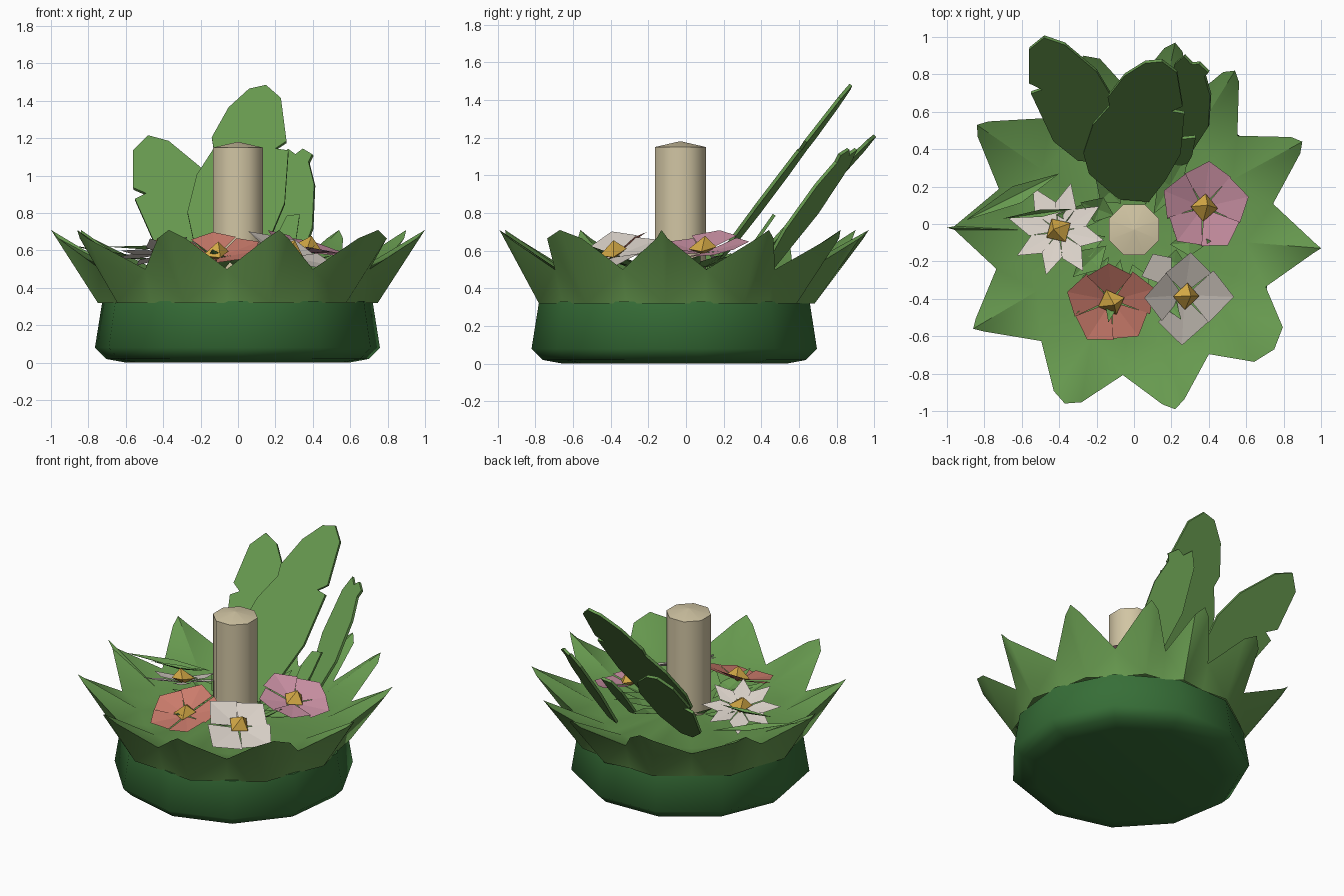
import bpy, math, random
from mathutils import Vector, Matrix

cube = bpy.data.objects.get("Cube")
if cube:
    bpy.data.objects.remove(cube, do_unlink=True)
random.seed(4)


def material(name, red, green, blue):
    mat = bpy.data.materials.new(name)
    mat.use_nodes = True
    colour = (red, green, blue, 1)
    mat.diffuse_color = colour
    mat.node_tree.nodes["Principled BSDF"].inputs["Base Color"].default_value = colour
    return mat


leaf_green = material("leaf green", 0.135, 0.32, 0.078)
base_green = material("deep green", 0.037, 0.155, 0.038)
cream = material("candle cream", 0.64, 0.56, 0.37)
white = material("petal white", 0.7, 0.64, 0.58)
pink = material("petal pink", 0.61, 0.29, 0.38)
coral = material("petal coral", 0.6, 0.2, 0.15)
yellow = material("pollen yellow", 0.65, 0.39, 0.06)


def build(name, verts, faces, mat, smooth=None, thick=0):
    """Make one mesh object, optionally smooth shaded and thickened."""
    mesh = bpy.data.meshes.new(name)
    mesh.from_pydata([tuple(v) for v in verts], [], faces)
    mesh.materials.append(mat)
    mesh.validate()
    obj = bpy.data.objects.new(name, mesh)
    bpy.context.collection.objects.link(obj)
    if thick:
        solid = obj.modifiers.new("thickness", 'SOLIDIFY')
        solid.thickness = thick
        solid.offset = 0
    if smooth:
        bpy.ops.object.select_all(action='DESELECT')
        obj.select_set(True)
        bpy.context.view_layer.objects.active = obj
        bpy.ops.object.shade_smooth_by_angle(angle=math.radians(smooth))
    return obj


def lathe(name, profile, sides, centre, mat, smooth, turn=0):
    """Revolve (radius, height) points into a capped faceted solid."""
    verts, faces = [], []
    for radius, height in profile:
        for i in range(sides):
            a = math.tau * (i + turn) / sides
            verts.append((centre[0] + radius * math.cos(a),
                          centre[1] + radius * math.sin(a), height))
    for k in range(len(profile) - 1):
        for i in range(sides):
            j = (i + 1) % sides
            faces.append((k * sides + i, k * sides + j,
                          (k + 1) * sides + j, (k + 1) * sides + i))
    faces.append(tuple(reversed(range(sides))))
    top = (len(profile) - 1) * sides
    faces.append(tuple(range(top, top + sides)))
    return build(name, verts, faces, mat, smooth)


# Drum base and candle
middle = Vector((0, -0.05, 0))
lathe("base", [(0.6, 0), (0.71, 0.02), (0.77, 0.08), (0.73, 0.33)],
      11, middle, base_green, 55, 0.3)
lathe("candle", [(0.146, 0.4), (0.146, 1.15), (0.005, 1.18)],
      8, (0, -0.03), cream, 50, 0.5)

# Ring of leaves: (tip x, tip y, half width of the blunt tip)
tips = [(1, -.13, .03), (.9, .44, .05), (.54, .82, .05), (.22, .97, .05),
        (-.27, .9, .08), (-.84, .53, .05), (-1, -.02, .01), (-.86, -.56, .04),
        (-.37, -.96, .08), (.22, -.99, .06), (.75, -.67, .12)]
verts, faces = [], []
count = len(tips)


def polar(angle, radius, height):
    return middle + Vector((math.cos(angle) * radius, math.sin(angle) * radius, height))


for i, (x, y, half) in enumerate(tips):
    tip = Vector((x, y, 0.71))
    a = math.atan2(y - middle.y, x)
    nx, ny, _ = tips[(i + 1) % count]
    b = math.atan2(ny - middle.y, nx)
    gap = a + ((b - a) % math.tau) / 2
    side = Vector((-math.sin(a), math.cos(a), 0)) * half
    shoulder = tip - polar(a, 0.04, 0.045) + middle
    verts += [shoulder - side, shoulder + side, polar(gap, 0.76, 0.5),
              polar(a, 0.75, 0.32), polar(gap, 0.71, 0.32),
              polar(a, 0.6, 0.47), polar(gap, 0.58, 0.45), tip]
floor = len(verts)
verts.append(middle + Vector((0, 0, 0.49)))
for i in range(count):
    t0, t1, valley, out, out_gap, inn, inn_gap, tip = range(i * 8, i * 8 + 8)
    p = (i - 1) % count * 8
    faces += [(out, t1, tip), (out, tip, t0), (out, out_gap, valley), (out, valley, t1),
              (p + 4, out, p + 2), (out, t0, p + 2),
              (inn, t0, tip), (inn, tip, t1), (inn, t1, valley), (inn, valley, inn_gap),
              (inn, p + 2, t0), (inn, p + 6, p + 2),
              (floor, p + 6, inn), (floor, inn, inn_gap)]
build("leaf_ring", verts, faces, leaf_green, 35)


# Tall notched leaves at the back: outlines (x, z), each leaning on a plane
def tall_leaf(name, outline, foot, lean, skew):
    foot_y, foot_z = foot
    verts = [(x, foot_y + (z - foot_z) * lean + x * skew, z) for x, z in outline]
    build(name, verts, [tuple(range(len(verts)))], leaf_green, thick=0.018)


tall_leaf("tall_leaf_middle",
          [(-.08, .5), (-.24, .66), (-.27, .8), (-.22, 1), (-.13, 1.14), (-.14, 1.2),
           (-.05, 1.36), (.06, 1.46), (.15, 1.48), (.23, 1.41), (.26, 1.18),
           (.2, 1.14), (.27, 1.13), (.25, .85), (.17, .66), (.08, .5)], (.24, .64), .77, -.08)
tall_leaf("tall_leaf_right",
          [(-.3, .5), (-.43, .6), (-.55, .87), (-.49, .9), (-.56, .93), (-.56, 1.13),
           (-.48, 1.21), (-.37, 1.18), (-.2, 1.04), (-.12, .9), (-.12, .65), (-.2, .5)],
          (.36, .55), .9, -.1)
tall_leaf("tall_leaf_left",
          [(.22, .5), (.18, .8), (.22, 1.05), (.27, 1.14), (.31, 1.11), (.35, 1.14),
           (.4, 1.11), (.38, 1.07), (.41, .95), (.4, .72), (.32, .5)], (.6, .55), .74, -.5)
tall_leaf("small_back_leaf",
          [(.2, .5), (.22, .7), (.26, .78), (.33, .79), (.31, .65), (.25, .5)],
          (.3, .55), .7, 0)


# Flowers: petals widest at the given shoulder fraction, around a yellow heart
def flower(name, centre, radius, petals, shoulder, mat, facing, cup, turn=0):
    centre = Vector(centre)
    spin = Vector(facing).to_track_quat('Z', 'Y').to_matrix() @ Matrix.Rotation(turn, 3, 'Z')

    def place(angle, reach, height):
        local = Vector((math.cos(angle) * reach, math.sin(angle) * reach, height))
        return centre + spin @ local

    verts, faces = [], []
    for i in range(petals):
        a = math.tau * i / petals
        w = math.pi / petals * 1.02
        r = radius * random.uniform(0.93, 1.05)
        lift = cup + 0.015 * (i % 2)
        k = len(verts)
        verts += [place(a, 0.01, 0), place(a - w, r * shoulder, lift * shoulder),
                  place(a, r, lift), place(a + w, r * shoulder, lift * shoulder)]
        faces += [(k, k + 1, k + 2), (k, k + 2, k + 3)]
    build(name + "_petals", verts, faces, mat)
    ring = [place(math.tau * i / 4, 0.075, 0.025) for i in range(4)]
    heart = ring + [place(0, 0.02, 0.09), place(0, 0, -0.01)]
    sides = [(i, (i + 1) % 4, 4) for i in range(4)]
    sides += [((i + 1) % 4, i, 5) for i in range(4)]
    build(name + "_heart", heart, sides, yellow)


flower("white_flower", (-.4, -.04, .58), .27, 8, .58, white, (-.15, .25, 1), .02)
flower("coral_flower", (-.12, -.41, .56), .245, 5, .86, coral, (-.05, -.35, 1), .05, .5)
flower("pale_flower", (.27, -.38, .57), .26, 4, .75, white, (.4, -.3, 1), .03, .6)
flower("pink_flower", (.37, .09, .59), .245, 5, .86, pink, (.25, -.1, 1), .04, .3)

# Single white petal beside the pale flower
build("loose_petal", [(.04, -.28, .58), (.2, -.34, .57), (.2, -.18, .63), (.1, -.16, .62)],
      [(0, 1, 2, 3)], white)


# Small foliage tucked between the flowers
def sprig(name, root, tip, width):
    root, tip = Vector(root), Vector(tip)
    across = (tip - root).cross(Vector((0, 0, 1))).normalized() * width
    mid = root.lerp(tip, 0.45)
    verts = [root, mid + across, tip, mid - across, mid - Vector((0, 0, 0.02))]
    build(name, verts, [(0, 4, 1), (1, 4, 2), (2, 4, 3), (3, 4, 0)], leaf_green)


for i in range(16):
    a = math.tau * i / 16 + random.uniform(-0.1, 0.1)
    near, far = random.uniform(0.14, 0.22), random.uniform(0.32, 0.55)
    sprig("foliage", polar(a, near, 0.5), polar(a + 0.2, far, random.uniform(0.57, 0.63)), 0.07)
sprig("long_blade", (-.33, .08, .63), (-.7, .03, .62), .02)
sprig("side_leaf", (-.4, .27, .54), (-.9, .02, .63), .05)
